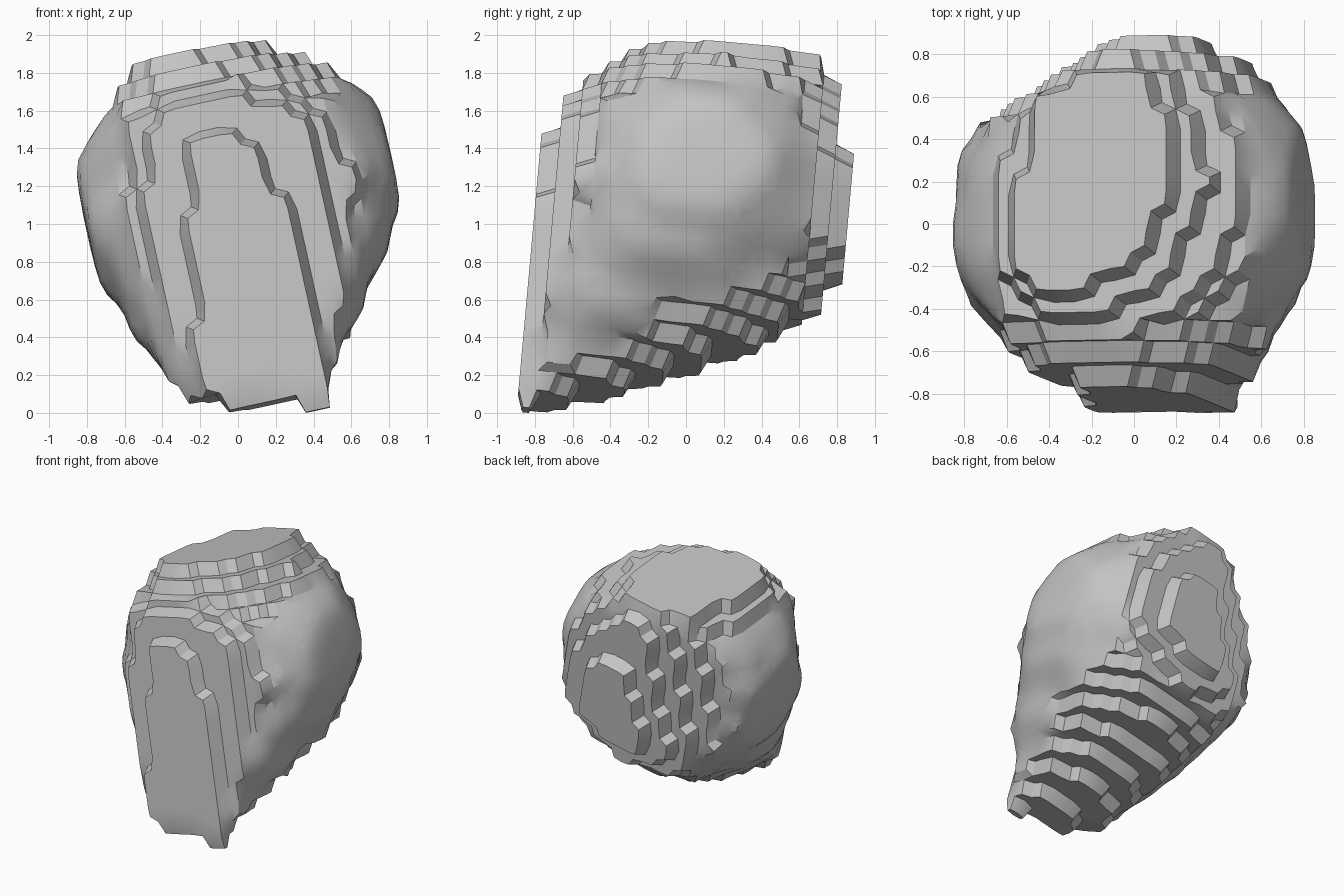
import bpy
import bmesh
from itertools import product
from mathutils import Vector

if "Cube" in bpy.data.objects:
    bpy.data.objects.remove(bpy.data.objects["Cube"])

STEP = 0.0975

# Tilted frame: the stone is layered along a slightly leaning axis
normal = Vector((-0.22, 0.09, 1))
AZ = normal.normalized()
AX = (Vector((1, 0, 0)) - AZ * AZ.x).normalized()
AY = AZ.cross(AX)
ORIGIN = Vector((0.0, -0.876, 1.945 / normal.length))

# Sections along the axis: level, left, right, front, back
SECTIONS = [
    (-0.20, 0.28, 0.52, -0.89, -0.75),
    (-0.08, 0.26, 0.52, -0.90, -0.73),
    (0.00, -0.15, 0.50, -0.92, -0.52),
    (0.15, -0.35, 0.54, -0.90, -0.18),
    (0.30, -0.45, 0.62, -0.87, 0.18),
    (0.45, -0.52, 0.69, -0.84, 0.52),
    (0.60, -0.60, 0.75, -0.82, 0.70),
    (0.85, -0.73, 0.84, -0.79, 0.86),
    (1.05, -0.82, 0.87, -0.755, 0.88),
    (1.30, -0.87, 0.82, -0.725, 0.89),
    (1.45, -0.86, 0.76, -0.70, 0.86),
    (1.66, -0.74, 0.57, -0.57, 0.83),
    (1.86, -0.56, 0.23, -0.34, 0.80),
    (1.97, -0.46, 0.12, -0.22, 0.79),
]


def to_world(i, j, k):
    return (AX * (ORIGIN.x + i * STEP) + AY * (ORIGIN.y + j * STEP)
            + AZ * (ORIGIN.z + k * STEP))


def section_at(level):
    for a, b in zip(SECTIONS, SECTIONS[1:]):
        if a[0] <= level <= b[0]:
            t = (level - a[0]) / (b[0] - a[0])
            return [p + (q - p) * t for p, q in zip(a[1:], b[1:])]
    return None


def inside(p):
    level = p.dot(normal)
    section = section_at(level)
    if not section:
        return False
    left, right, front, back = section
    # Diagonal cuts at the back left and front left
    if p.y > 0.92 + 0.65 * p.x or p.x + p.y < -1.12:
        return False
    share = 0.3 + 0.2 * max(0, min(1, level))
    cx, cy = (left + right) / 2, front + (back - front) * share
    half_y = back - cy if p.y > cy else cy - front
    v = abs(p.y - cy) / half_y
    # The front leans sideways as it rises
    if p.y < cy:
        cx -= 0.11 * max(0, level - 0.4) * v
    u = abs(p.x - cx) / ((right - left) / 2)
    return u ** 2.2 + v ** 2.2 <= 1


# Fill the stone with cells; the flat front is the j = 0 wall
solid = {c for c in product(range(-14, 15), range(0, 21), range(-25, 0))
         if inside(to_world(c[0] + 0.5, c[1] + 0.5, c[2] + 0.5))}

CORNERS = list(product((0, 1), repeat=3))
EDGES = [(a, b) for a in CORNERS for b in CORNERS
         if a < b and sum(abs(x - y) for x, y in zip(a, b)) == 1]
NEARBY = list(product(range(-3, 3), repeat=3))

bm = bmesh.new()
cache = {}
worn = []


def facing_axis(corner):
    """Axis the surface mostly faces, from the cells around a grid corner."""
    pull = [0, 0, 0]
    for offset in NEARBY:
        if tuple(c + o for c, o in zip(corner, offset)) in solid:
            for n in range(3):
                pull[n] += offset[n] + 0.5
    return max(range(3), key=lambda n: abs(pull[n]))


def vertex(corner):
    """Grid corner eased along the surface; only the sides are worn smooth."""
    if corner not in cache:
        filled = {c: tuple(g - 1 + o for g, o in zip(corner, c)) in solid
                  for c in CORNERS}
        cross = [e for e in EDGES if filled[e[0]] != filled[e[1]]]
        place = [g + sum(a[n] + b[n] - 1 for a, b in cross) / (2 * len(cross))
                 for n, g in enumerate(corner)]
        flat = facing_axis(corner)
        if flat > 0:
            place[flat] = corner[flat]
        cache[corner] = bm.verts.new(to_world(*place))
        if flat == 0:
            worn.append(cache[corner])
    return cache[corner]


# Skin the filled cells
for cell in solid:
    for axis, side in product(range(3), (0, 1)):
        beside = list(cell)
        beside[axis] += 2 * side - 1
        if tuple(beside) in solid:
            continue
        loop = []
        for s, t in ((0, 0), (1, 0), (1, 1), (0, 1)):
            corner = list(cell)
            corner[axis] += side
            corner[(axis + 1) % 3] += s
            corner[(axis + 2) % 3] += t
            loop.append(vertex(tuple(corner)))
        bm.faces.new(loop if side else loop[::-1])

# Wear the two sides smooth
for _ in range(2):
    bmesh.ops.smooth_vert(bm, verts=worn, factor=0.5, use_axis_x=True,
                          use_axis_y=True, use_axis_z=True)

# Stand the stone on the floor, centred
low, high = (Vector([pick(v.co[n] for v in bm.verts) for n in range(3)])
             for pick in (min, max))
middle = (low + high) / 2
bmesh.ops.translate(bm, verts=bm.verts, vec=(-middle.x, -middle.y, -low.z))

mesh = bpy.data.meshes.new("stone")
bm.to_mesh(mesh)
bm.free()
stone = bpy.data.objects.new("stone", mesh)
bpy.context.collection.objects.link(stone)

# Stone colour
grey = bpy.data.materials.new("stone grey")
grey.use_nodes = True
colour = (0.55, 0.55, 0.55, 1)
grey.diffuse_color = colour
grey.node_tree.nodes["Principled BSDF"].inputs["Base Color"].default_value = colour
mesh.materials.append(grey)

bpy.ops.object.select_all(action="DESELECT")
stone.select_set(True)
bpy.context.view_layer.objects.active = stone
bpy.ops.object.shade_smooth_by_angle(angle=0.5)
